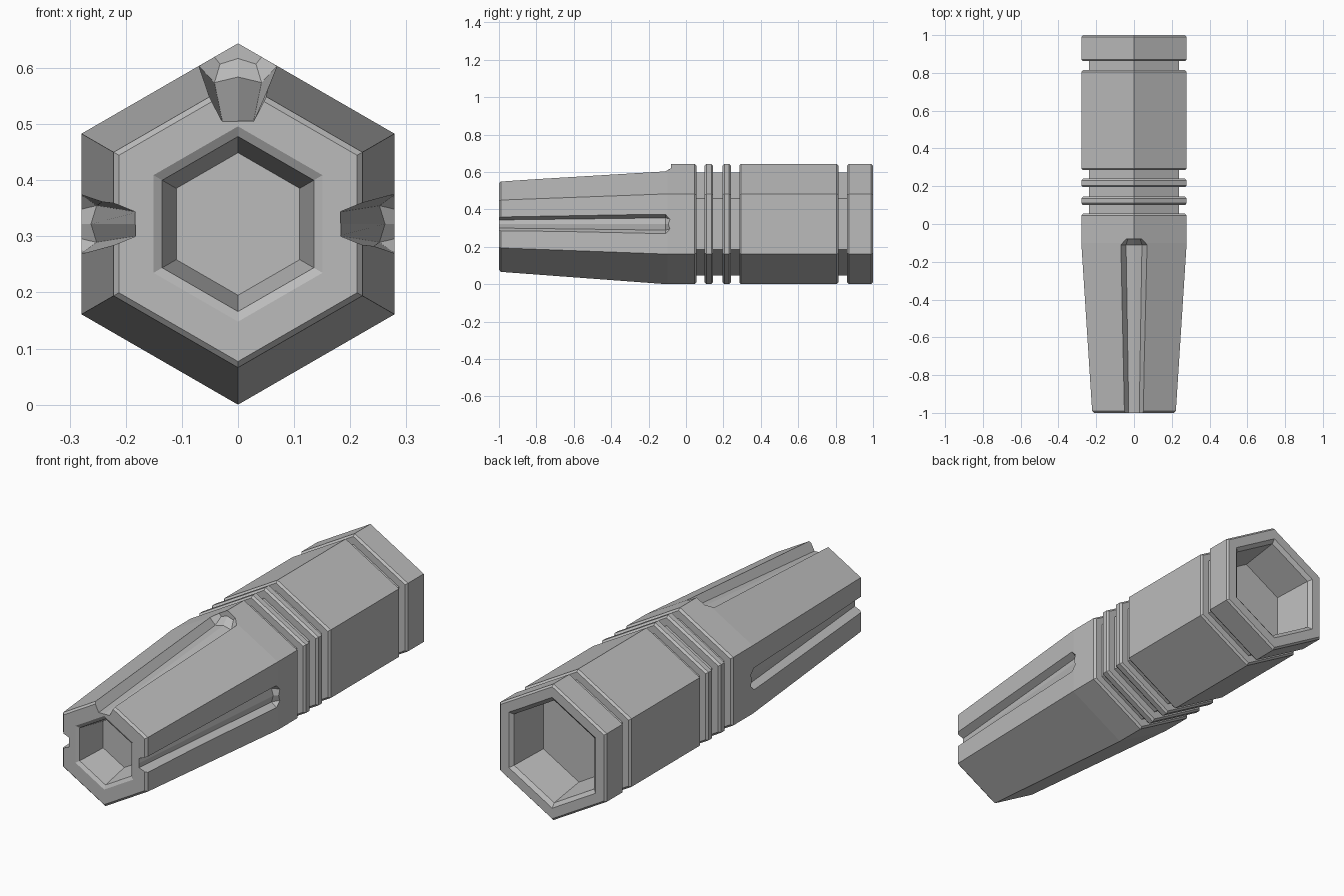
import bpy, bmesh
from math import sin, cos, pi
from mathutils import Matrix

cube = bpy.data.objects.get("Cube")
if cube:
    bpy.data.objects.remove(cube, do_unlink=True)

RADIUS = 0.322      # hexagon corner radius, also the height of the axis
GROOVE = 0.275      # corner radius at the bottom of the ring grooves
BEVEL = 0.01

grey = bpy.data.materials.new("plain grey")
grey.use_nodes = True
colour = (0.5, 0.5, 0.5, 1)
grey.diffuse_color = colour
grey.node_tree.nodes["Principled BSDF"].inputs["Base Color"].default_value = colour


def make_object(name, bm):
    bmesh.ops.recalc_face_normals(bm, faces=bm.faces)
    mesh = bpy.data.meshes.new(name)
    bm.to_mesh(mesh)
    bm.free()
    mesh.materials.append(grey)
    obj = bpy.data.objects.new(name, mesh)
    bpy.context.collection.objects.link(obj)
    return obj


def loft(bm, rings):
    """Join rings of points into a closed solid."""
    loops = [[bm.verts.new(p) for p in ring] for ring in rings]
    for a, b in zip(loops, loops[1:]):
        for i in range(len(a)):
            j = (i + 1) % len(a)
            bm.faces.new((a[i], a[j], b[j], b[i]))
    bm.faces.new(loops[0])
    bm.faces.new(loops[-1][::-1])


def hexagon(y, r):
    return [(r * sin(k * pi / 3), y, RADIUS + r * cos(k * pi / 3)) for k in range(6)]


def raised_band(start, end):
    """Profile of a chamfered band standing between two grooves."""
    return [(start, GROOVE), (start, RADIUS - BEVEL), (start + BEVEL, RADIUS),
            (end - BEVEL, RADIUS), (end, RADIUS - BEVEL), (end, GROOVE)]


# Hexagonal body: front socket, tapered nose, bands, rear socket
profile = [(-0.85, 0.127), (-0.99, 0.156), (-1, 0.174), (-1, 0.245), (-0.99, 0.256),
           (-0.1, RADIUS), (0.045, RADIUS), (0.055, RADIUS - BEVEL), (0.055, GROOVE)]
for start, end in [(0.1, 0.145), (0.195, 0.24), (0.285, 0.815)]:
    profile += raised_band(start, end)
profile += raised_band(0.862, 1)[:-1]
profile += [(1, 0.262), (0.985, 0.242), (0.8, 0.215)]
bm = bmesh.new()
loft(bm, [hexagon(y, r) for y, r in profile])
body = make_object("hexagonal_body", bm)


def groove_ring(y, floor_half, floor, ridge, lip_half, lip):
    """Cross-section of a groove cutter, measured outward from the axis."""
    half = [(lip_half, 0.45), (lip_half, lip), (floor_half, floor)]
    points = half + [(0, ridge)] + [(-x, z) for x, z in reversed(half)]
    return [(x, y, z) for x, z in points]


# Lengthwise grooves on the top edge and both side faces
bm = bmesh.new()
for angle, width in [(0, 1), (pi / 2, 0.78), (-pi / 2, 0.78)]:
    place = (Matrix.Translation((0, 0, RADIUS)) @ Matrix.Rotation(angle, 4, 'Y')
             @ Matrix.Diagonal((width, 1, 1, 1)))
    before = set(bm.verts)
    loft(bm, [groove_ring(-1.05, 0.027, 0.179, 0.179, 0.056, 0.235),
              groove_ring(-0.11, 0.042, 0.252, 0.262, 0.07, 0.282),
              groove_ring(-0.08, 0.032, 0.285, 0.295, 0.052, 0.31)])
    bmesh.ops.transform(bm, matrix=place, verts=[v for v in bm.verts if v not in before])
cutter = make_object("groove_cutter", bm)
cutter.hide_render = True

# Cut the grooves and keep only the finished body
cut = body.modifiers.new("grooves", 'BOOLEAN')
cut.operation = 'DIFFERENCE'
cut.solver = 'EXACT'
cut.object = cutter
depsgraph = bpy.context.evaluated_depsgraph_get()
finished = bpy.data.meshes.new_from_object(body.evaluated_get(depsgraph))
body.modifiers.clear()
body.data = finished
bpy.data.objects.remove(cutter, do_unlink=True)
